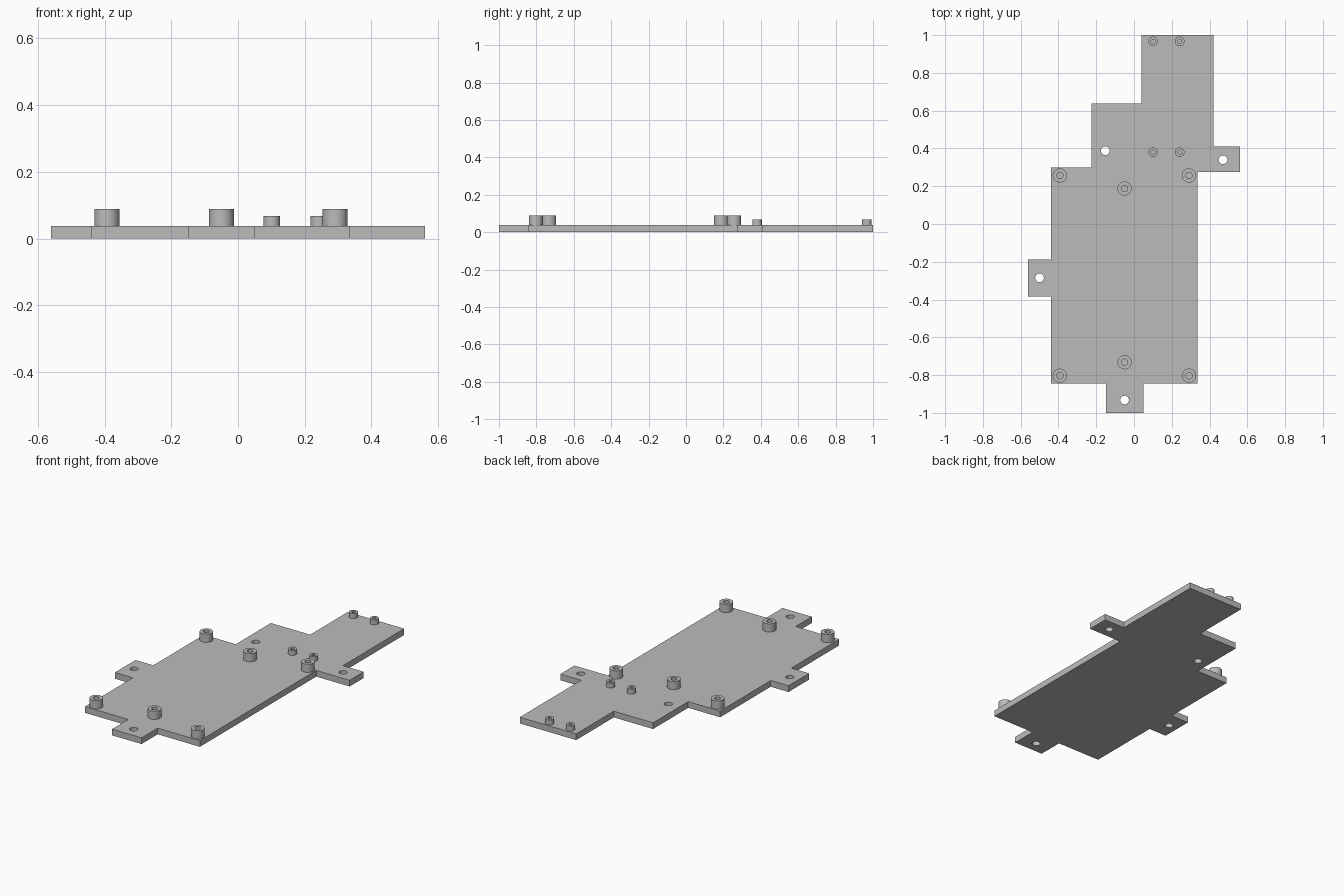
import bpy, bmesh, math

if "Cube" in bpy.data.objects:
    bpy.data.objects.remove(bpy.data.objects["Cube"], do_unlink=True)

THICK = 0.038
SIDES = 40

grey = bpy.data.materials.new("plain grey")
grey.use_nodes = True
grey.diffuse_color = (0.5, 0.5, 0.5, 1)
grey.node_tree.nodes["Principled BSDF"].inputs["Base Color"].default_value = (0.5, 0.5, 0.5, 1)


def circle(x, y, r, n=SIDES):
    return [(x + r * math.cos(2 * math.pi * i / n), y + r * math.sin(2 * math.pi * i / n))
            for i in range(n)]


def finish(bm, name, location=(0, 0, 0)):
    bmesh.ops.recalc_face_normals(bm, faces=bm.faces)
    mesh = bpy.data.meshes.new(name)
    bm.to_mesh(mesh)
    bm.free()
    mesh.materials.append(grey)
    obj = bpy.data.objects.new(name, mesh)
    obj.location = location
    bpy.context.collection.objects.link(obj)
    bpy.ops.object.select_all(action='DESELECT')
    obj.select_set(True)
    bpy.context.view_layer.objects.active = obj
    bpy.ops.object.shade_smooth_by_angle(angle=math.radians(30))
    return obj


def make_plate(name, loops):
    """Fill an outline with holes, then give it thickness."""
    bm = bmesh.new()
    edges = []
    for loop in loops:
        verts = [bm.verts.new((x, y, 0)) for x, y in loop]
        edges += [bm.edges.new((a, b)) for a, b in zip(verts, verts[1:] + verts[:1])]
    bmesh.ops.triangle_fill(bm, edges=edges, use_beauty=True, normal=(0, 0, 1))
    top = bmesh.ops.extrude_face_region(bm, geom=bm.faces[:])["geom"]
    bmesh.ops.translate(bm, vec=(0, 0, THICK),
                        verts=[v for v in top if isinstance(v, bmesh.types.BMVert)])
    finish(bm, name)


def make_boss(name, x, y, outer, inner, top):
    """Hollow round standoff with a blind hole down to the plate."""
    bm = bmesh.new()
    profile = [(outer, -0.004), (outer, top - THICK), (inner, top - THICK), (inner, 0.0008)]
    rings = [[bm.verts.new((px, py, z)) for px, py in circle(0, 0, r)] for r, z in profile]
    for low, high in zip(rings, rings[1:]):
        for i in range(SIDES):
            j = (i + 1) % SIDES
            bm.faces.new((low[i], low[j], high[j], high[i]))
    bm.faces.new(rings[-1])
    bm.faces.new(rings[0][::-1])
    finish(bm, name, (x, y, THICK))


# Stepped base plate with three mounting tabs and four through holes
outline = [(0.04, 1), (0.42, 1), (0.42, 0.41), (0.56, 0.41), (0.56, 0.275), (0.335, 0.275),
           (0.335, -0.845), (0.05, -0.845), (0.05, -1), (-0.148, -1), (-0.148, -0.845),
           (-0.44, -0.845), (-0.44, -0.385), (-0.56, -0.385), (-0.56, -0.187), (-0.44, -0.187),
           (-0.44, 0.30), (-0.225, 0.30), (-0.225, 0.638), (0.04, 0.638)]
holes = [(-0.152, 0.388), (0.471, 0.34), (-0.50, -0.285), (-0.05, -0.932)]
make_plate("base_plate", [outline] + [circle(x, y, 0.023) for x, y in holes])

# Large standoffs: four corners and two on the centre line
large = [(x, y) for x in (-0.393, 0.291) for y in (-0.803, 0.257)]
large += [(-0.05, 0.188), (-0.05, -0.732)]
for n, (x, y) in enumerate(large, 1):
    make_boss(f"large_standoff_{n}", x, y, 0.0375, 0.017, 0.088)

# Small standoffs on the rear extension
small = [(x, y) for x in (0.101, 0.242) for y in (0.38, 0.967)]
for n, (x, y) in enumerate(small, 1):
    make_boss(f"small_standoff_{n}", x, y, 0.025, 0.011, 0.068)
